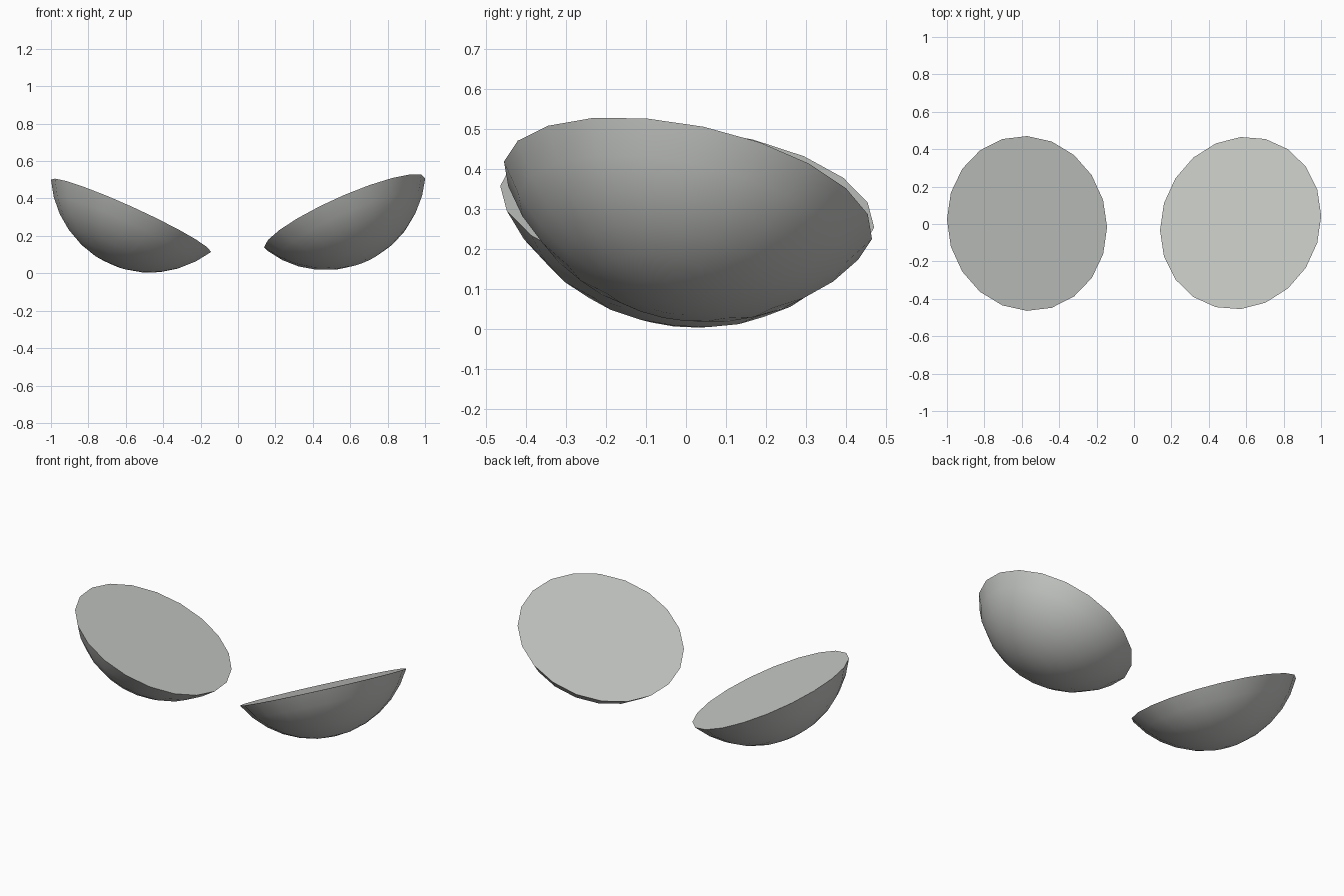
import bpy
import bmesh
import math
from mathutils import Matrix, Vector

if "Cube" in bpy.data.objects:
    bpy.data.objects.remove(bpy.data.objects["Cube"], do_unlink=True)

RIM, DEPTH, SIDES, RINGS = 0.47, 0.28, 20, 6

grey = bpy.data.materials.new("pale_grey")
grey.use_nodes = True
colour = (0.57, 0.585, 0.56, 1)
grey.diffuse_color = colour
grey.node_tree.nodes["Principled BSDF"].inputs["Base Color"].default_value = colour


def make_dome(name, centre, slope_x, slope_y):
    """Spherical cap hanging below a flat disc that is tilted by the given slopes."""
    ball = (RIM ** 2 + DEPTH ** 2) / (2 * DEPTH)
    edge = math.asin(RIM / ball)
    bm = bmesh.new()
    # Rings from the rim down to the pole
    rings = []
    for i in range(RINGS):
        a = edge * (1 - i / RINGS)
        z = ball - DEPTH - ball * math.cos(a)
        rings.append([bm.verts.new((ball * math.sin(a) * math.sin(t),
                                    ball * math.sin(a) * math.cos(t), z))
                      for t in (math.tau * k / SIDES for k in range(SIDES))])
    pole = bm.verts.new((0, 0, -DEPTH))
    # Flat lid, curved bands and closing fan
    bm.faces.new(rings[0])
    for k in range(SIDES):
        n = (k + 1) % SIDES
        for upper, lower in zip(rings, rings[1:]):
            bm.faces.new((upper[k], upper[n], lower[n], lower[k]))
        bm.faces.new((rings[-1][k], rings[-1][n], pole))
    bmesh.ops.recalc_face_normals(bm, faces=bm.faces)
    mesh = bpy.data.meshes.new(name)
    bm.to_mesh(mesh)
    bm.free()
    mesh.materials.append(grey)

    # Tilt so the lid lies on the sloping plane
    normal = Vector((-slope_x, -slope_y, 1)).normalized()
    y_axis = Vector((0, 1, slope_y))
    x_axis = y_axis.cross(normal).normalized()
    y_axis = normal.cross(x_axis)
    obj = bpy.data.objects.new(name, mesh)
    bpy.context.collection.objects.link(obj)
    tilt = Matrix((x_axis, y_axis, normal)).transposed().to_4x4()
    obj.matrix_world = Matrix.Translation(centre) @ tilt

    bpy.ops.object.select_all(action="DESELECT")
    obj.select_set(True)
    bpy.context.view_layer.objects.active = obj
    bpy.ops.object.shade_smooth_by_angle(angle=math.radians(35))


make_dome("left_dome", (0.57, 0.005, 0.323), 0.445, -0.21)
make_dome("right_dome", (-0.572, 0.003, 0.307), -0.456, -0.11)
